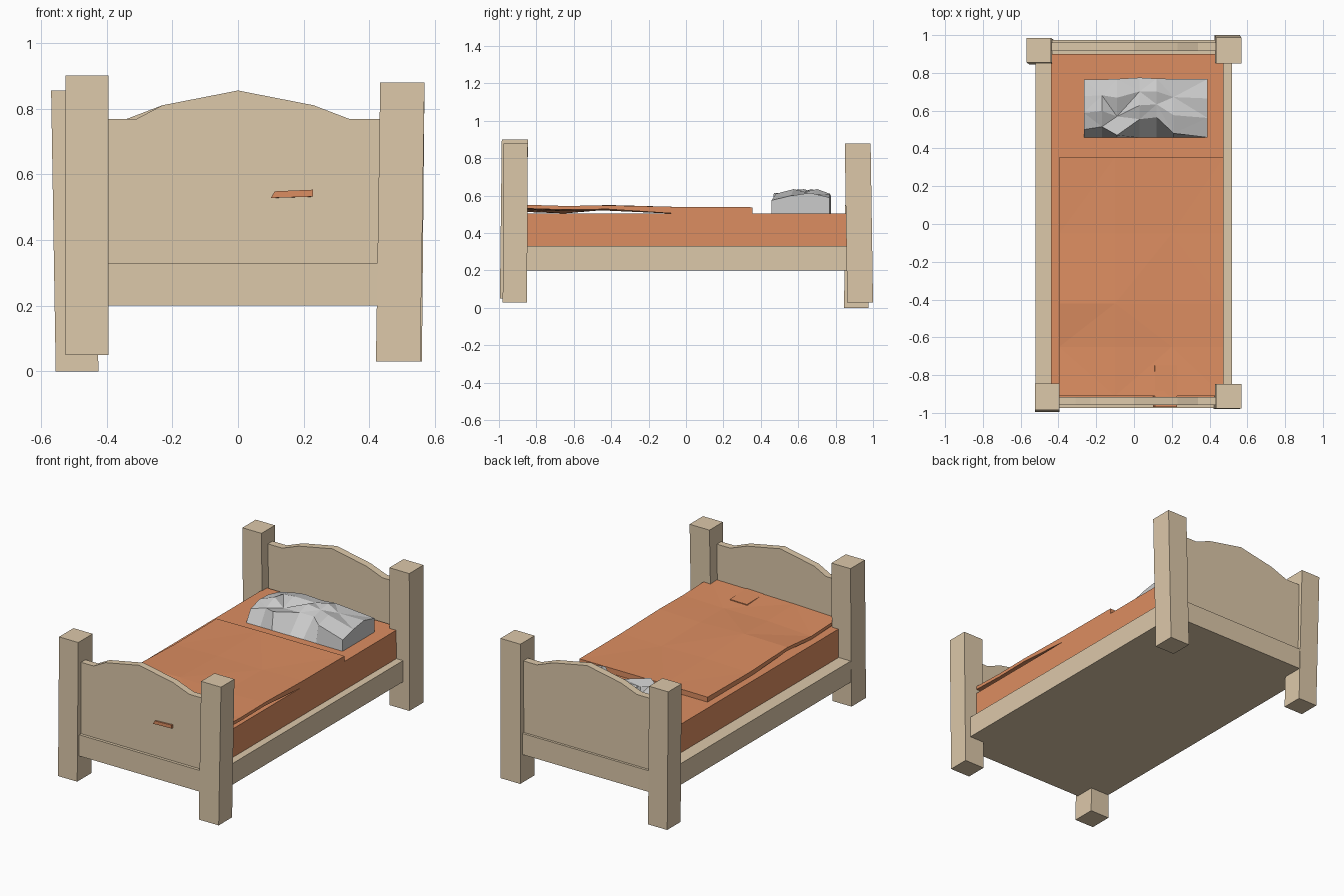
import bpy, bmesh

if "Cube" in bpy.data.objects:
    bpy.data.objects.remove(bpy.data.objects["Cube"])


def material(name, rgb):
    m = bpy.data.materials.new(name)
    m.diffuse_color = (*rgb, 1)
    m.use_nodes = True
    m.node_tree.nodes["Principled BSDF"].inputs["Base Color"].default_value = m.diffuse_color
    return m


WOOD = material("pale_wood", (0.72, 0.58, 0.40))
CLOTH = material("orange_cloth", (0.72, 0.27, 0.12))


def make(name, verts, faces, mat=None):
    me = bpy.data.meshes.new(name)
    me.from_pydata(verts, [], faces)
    bm = bmesh.new()
    bm.from_mesh(me)
    bmesh.ops.recalc_face_normals(bm, faces=bm.faces)
    bm.to_mesh(me)
    bm.free()
    ob = bpy.data.objects.new(name, me)
    bpy.context.collection.objects.link(ob)
    if mat:
        me.materials.append(mat)
    return ob


def prism(name, bottom, top, mat=None):
    """Closed solid between two loops with equal point counts."""
    n = len(bottom)
    faces = [tuple(range(n)), tuple(range(n, 2 * n))]
    faces += [(i, (i + 1) % n, n + (i + 1) % n, n + i) for i in range(n)]
    return make(name, bottom + top, faces, mat)


def rect(x0, x1, y0, y1, z):
    return [(x0, y0, z), (x1, y0, z), (x1, y1, z), (x0, y1, z)]


def box(name, x, y, z, mat=None):
    return prism(name, rect(*x, *y, z[0]), rect(*x, *y, z[1]), mat)


def sheet(name, top, bottom, mat=None):
    """Closed lumpy slab from two grids of points."""
    ny, nx = len(top), len(top[0])
    n = nx * ny
    verts = [p for row in top for p in row] + [p for row in bottom for p in row]
    faces = []
    for j in range(ny - 1):
        for i in range(nx - 1):
            a, b = j * nx + i, j * nx + i + 1
            c, d = b + nx, a + nx
            tris = [(a, b, c), (a, c, d)] if (i + j) % 2 else [(a, b, d), (b, c, d)]
            faces += tris + [tuple(v + n for v in t) for t in tris]
    rim = [i for i in range(nx)] + [j * nx + nx - 1 for j in range(1, ny)]
    rim += [(ny - 1) * nx + i for i in range(nx - 2, -1, -1)]
    rim += [j * nx for j in range(ny - 2, 0, -1)]
    for k, a in enumerate(rim):
        b = rim[(k + 1) % len(rim)]
        faces.append((a, b, b + n, a + n))
    return make(name, verts, faces, mat)


# Four uneven, slightly leaning posts: x, y, z ranges and lean
for name, x, y, z, lx, ly in [
    ("front_left_post", (-0.525, -0.395), (-0.995, -0.855), (0.05, 0.90), 0.0, 0.01),
    ("front_right_post", (0.42, 0.555), (-0.98, -0.85), (0.03, 0.88), 0.013, 0.004),
    ("back_left_post", (-0.555, -0.425), (0.845, 0.975), (0.0, 0.855), -0.014, 0.01),
    ("back_right_post", (0.425, 0.56), (0.862, 1.0), (0.03, 0.88), 0.008, -0.013),
]:
    prism(name, rect(*x, *y, z[0]),
          rect(x[0] + lx, x[1] + lx, y[0] + ly, y[1] + ly, z[1]), WOOD)

# Base frame and mattress
box("bed_frame", (-0.522, 0.52), (-0.975, 0.975), (0.20, 0.33), WOOD)
box("mattress", (-0.44, 0.475), (-0.92, 0.90), (0.32, 0.505), CLOTH)

# Arched end boards
for name, y0, y1, shoulder in [("footboard", -0.957, -0.915, -0.31),
                               ("headboard", 0.915, 0.96, -0.34)]:
    outline = [(-0.47, 0.30), (0.47, 0.30), (0.47, 0.768), (0.34, 0.768), (0.23, 0.81),
               (0, 0.855), (-0.23, 0.81), (shoulder, 0.768), (-0.47, 0.768)]
    prism(name, [(x, y0, z) for x, z in outline], [(x, y1, z) for x, z in outline], WOOD)

# Thin rumpled blanket
xs = [-0.395, -0.1, 0.2, 0.475]
ys = [-0.91, -0.65, -0.42, -0.05, 0.355]
heights = [[0.535, 0.545, 0.55, 0.553],
           [0.525, 0.54, 0.538, 0.545],
           [0.545, 0.55, 0.54, 0.548],
           [0.532, 0.54, 0.535, 0.54],
           [0.535, 0.538, 0.538, 0.538]]
top = [[(x, y, h) for x, h in zip(xs, row)] for y, row in zip(ys, heights)]
under = [[(x, y, max(0.503, z - (0.02 if y < -0.1 else 0.036))) for x, y, z in r] for r in top]
sheet("blanket", top, under, CLOTH)
# Blanket fold poking through the footboard
prism("blanket_fold",
      [(0.10, -0.968, 0.528), (0.228, -0.968, 0.532), (0.228, -0.75, 0.525), (0.10, -0.75, 0.525)],
      [(0.112, -0.968, 0.548), (0.228, -0.968, 0.553), (0.228, -0.75, 0.548), (0.112, -0.75, 0.546)],
      CLOTH)

# Faceted pillow with a dented front edge
xs = [-0.265, -0.17, -0.09, 0.03, 0.12, 0.21, 0.39]
front = [0.50, 0.515, 0.47, 0.555, 0.565, 0.48, 0.458]
back = [0.765, 0.765, 0.768, 0.775, 0.77, 0.768, 0.768]
heights = [[0.575, 0.60, 0.615, 0.61, 0.605, 0.61, 0.575],
           [0.60, 0.635, 0.60, 0.635, 0.62, 0.635, 0.60],
           [0.595, 0.62, 0.635, 0.615, 0.635, 0.61, 0.615],
           [0.575, 0.60, 0.61, 0.60, 0.61, 0.605, 0.59]]
top, under = [], []
for j, row in enumerate(heights):
    t = j / 3
    top.append([(x, f + (b - f) * t, h) for x, f, b, h in zip(xs, front, back, row)])
    under.append([(x, 0.457 + (b - 0.457) * t, 0.503) for x, b in zip(xs, back)])
sheet("pillow", top, under)
